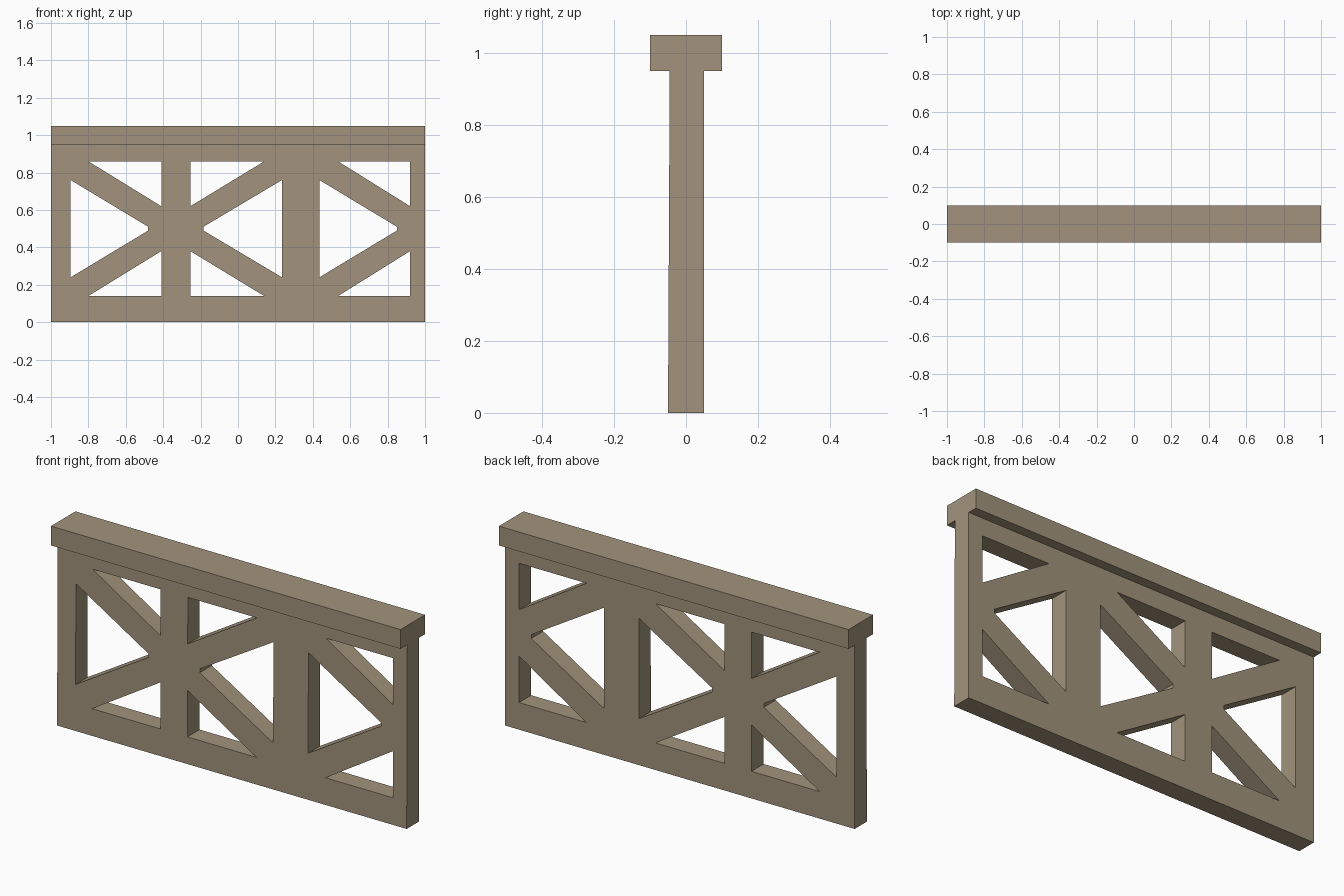
import bpy
import bmesh
from mathutils import Matrix

if "Cube" in bpy.data.objects:
    bpy.data.objects.remove(bpy.data.objects["Cube"])

MID = 0.5  # height about which the openings mirror

mat = bpy.data.materials.new("weathered wood")
mat.diffuse_color = (0.36, 0.29, 0.20, 1.0)
mat.use_nodes = True
mat.node_tree.nodes["Principled BSDF"].inputs["Base Color"].default_value = mat.diffuse_color


def side_hole(x_wall, x_tip):
    """Large triangular opening with a blunt tip."""
    return [(x_wall, 0.76), (x_tip, 0.51), (x_tip, 0.49), (x_wall, 0.24)]


def corner_holes(x_tip, x_post):
    """Small right-angled openings, upper one and its mirror."""
    upper = [(x_tip, 0.86), (x_post, 0.86), (x_post, 0.62)]
    return [upper, [(x, 2 * MID - z) for x, z in upper]]


# Lattice panel outline with its openings
loops = [[(-1, 0), (1, 0), (1, 0.95), (-1, 0.95)]]
loops += [side_hole(-0.895, -0.48), side_hole(0.235, -0.185), side_hole(0.435, 0.85)]
for tip, post in ((-0.80, -0.41), (0.14, -0.255), (0.535, 0.92)):
    loops += corner_holes(tip, post)

curve = bpy.data.curves.new("panel_profile", 'CURVE')
curve.dimensions = '2D'
curve.fill_mode = 'BOTH'
curve.extrude = 0.05
for pts in loops:
    s = curve.splines.new('POLY')
    s.points.add(len(pts) - 1)
    for p, (x, z) in zip(s.points, pts):
        p.co = (x, z, 0, 1)
    s.use_cyclic_u = True
tmp = bpy.data.objects.new("panel_profile", curve)
bpy.context.collection.objects.link(tmp)
mesh = bpy.data.meshes.new_from_object(
    tmp.evaluated_get(bpy.context.evaluated_depsgraph_get()))
bpy.data.objects.remove(tmp)

# Stand the panel upright, weld it, lean the front face back slightly
bm = bmesh.new()
bm.from_mesh(mesh)
bmesh.ops.transform(bm, matrix=Matrix(((1, 0, 0, 0), (0, 0, -1, 0), (0, 1, 0, 0), (0, 0, 0, 1))),
                    verts=bm.verts)
bmesh.ops.remove_doubles(bm, verts=bm.verts, dist=0.0005)
for v in bm.verts:
    if v.co.y < 0:
        v.co.y += 0.005 * v.co.z
bmesh.ops.recalc_face_normals(bm, faces=bm.faces)
for f in bm.faces:
    f.smooth = False
bm.to_mesh(mesh)
bm.free()
mesh.materials.clear()
mesh.materials.append(mat)
panel = bpy.data.objects.new("lattice_panel", mesh)
bpy.context.collection.objects.link(panel)

# Handrail along the top
bpy.ops.mesh.primitive_cube_add(size=1, location=(0, 0, 1.0))
rail = bpy.context.object
rail.name = "handrail"
rail.scale = (2, 0.2, 0.1)
rail.data.materials.append(mat)
